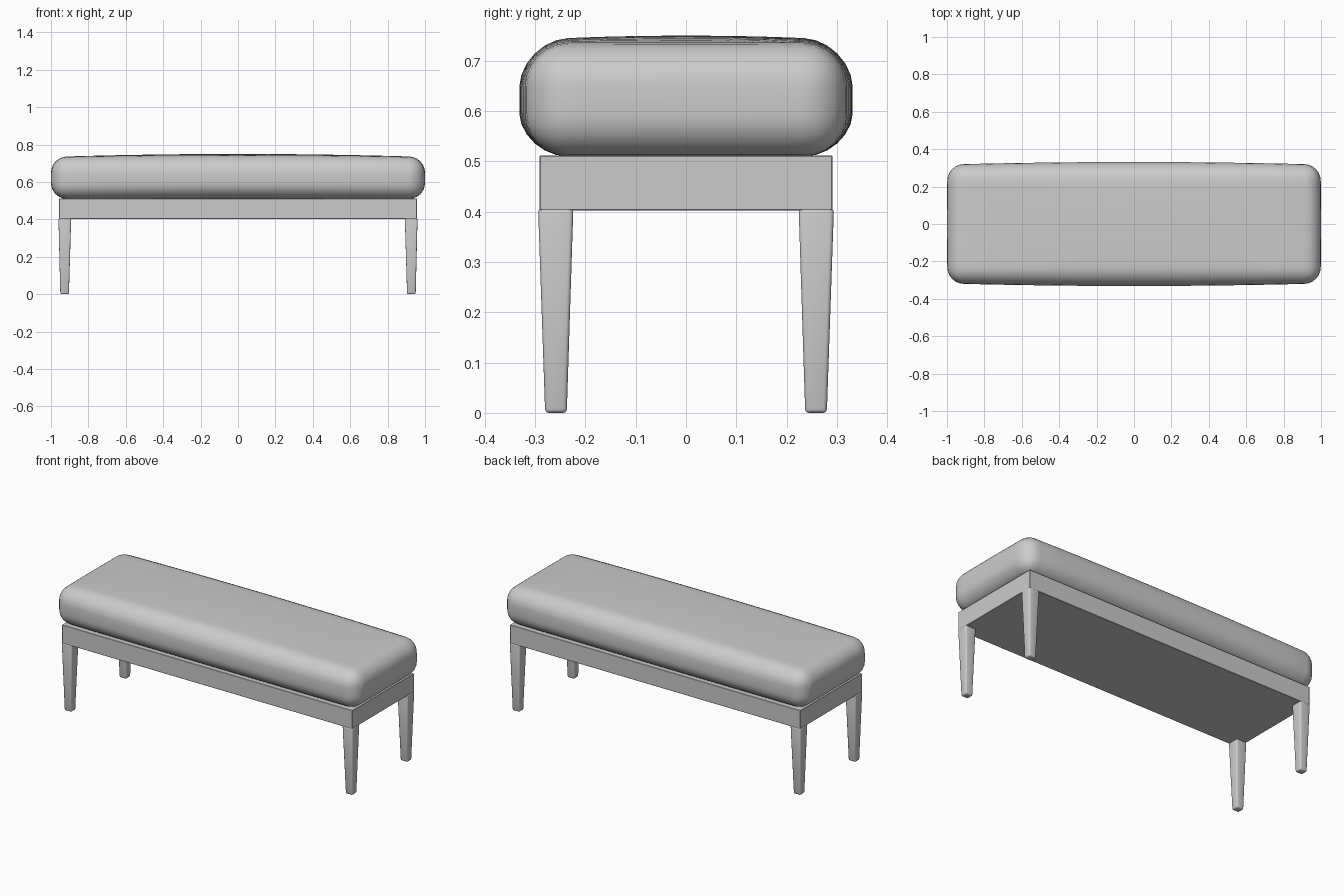
import bpy, bmesh
from mathutils import Vector

if "Cube" in bpy.data.objects:
    bpy.data.objects.remove(bpy.data.objects["Cube"])

grey = bpy.data.materials.new("plain grey")
grey.diffuse_color = (0.6, 0.6, 0.6, 1)
grey.use_nodes = True
grey.node_tree.nodes["Principled BSDF"].inputs["Base Color"].default_value = grey.diffuse_color


def finish(bm, name, angle):
    bmesh.ops.recalc_face_normals(bm, faces=bm.faces)
    me = bpy.data.meshes.new(name)
    bm.to_mesh(me)
    bm.free()
    ob = bpy.data.objects.new(name, me)
    bpy.context.collection.objects.link(ob)
    me.materials.append(grey)
    bpy.ops.object.select_all(action='DESELECT')
    ob.select_set(True)
    bpy.context.view_layer.objects.active = ob
    bpy.ops.object.shade_smooth_by_angle(angle=angle)
    return ob


def box(lo, hi):
    bm = bmesh.new()
    bmesh.ops.create_cube(bm, size=1)
    for v in bm.verts:
        v.co = Vector([hi[i] if v.co[i] > 0 else lo[i] for i in range(3)])
    return bm


def bevel(bm, width, segments):
    bmesh.ops.bevel(bm, geom=bm.edges[:], offset=width, segments=segments,
                    profile=0.5, affect='EDGES', clamp_overlap=True)


# Cushion: rounded box, sliced so that its faces can swell gently
Z0, Z1 = 0.51, 0.734
bm = box((-0.995, -0.318, Z0), (0.995, 0.318, Z1))
bevel(bm, 0.085, 6)
cuts = [(0, k * 0.15) for k in range(-5, 6)] + [(1, k * 0.07) for k in range(-3, 4)]
for axis, pos in cuts:
    n = Vector((0, 0, 0))
    n[axis] = 1
    bmesh.ops.bisect_plane(bm, geom=bm.verts[:] + bm.edges[:] + bm.faces[:],
                           plane_co=n * pos, plane_no=n)
for v in bm.verts:
    x, y, z = v.co
    wx = max(0, 1 - (x / 0.995) ** 2)
    wy = max(0, 1 - (y / 0.318) ** 2)
    t = (z - Z0) / (Z1 - Z0)
    wz = max(0, 1 - (2 * t - 1) ** 2)
    v.co.x += 0.005 * (x / 0.995) * wy ** 0.5
    v.co.y += 0.014 * (y / 0.318) * wx * (0.3 + 0.7 * wz)
    v.co.z += 0.016 * t * wx * wy ** 0.5
finish(bm, "cushion", 1.2)

# Base frame under the cushion
bm = box((-0.957, -0.291, 0.402), (0.957, 0.291, 0.512))
bevel(bm, 0.002, 1)
finish(bm, "base_frame", 0.5)

# Four tapered legs with softened edges
for sx, side in ((-1, "left"), (1, "right")):
    for sy, end in ((-1, "front"), (1, "back")):
        bm = box((0.892, 0.224, 0), (0.96, 0.294, 0.406))
        for v in bm.verts:
            if v.co.z < 0.1:
                v.co.x = 0.950 if v.co.x > 0.92 else 0.904
                v.co.y = 0.280 if v.co.y > 0.25 else 0.237
        bevel(bm, 0.008, 3)
        for v in bm.verts:
            v.co.x *= sx
            v.co.y *= sy
        finish(bm, f"{end}_{side}_leg", 0.6)
